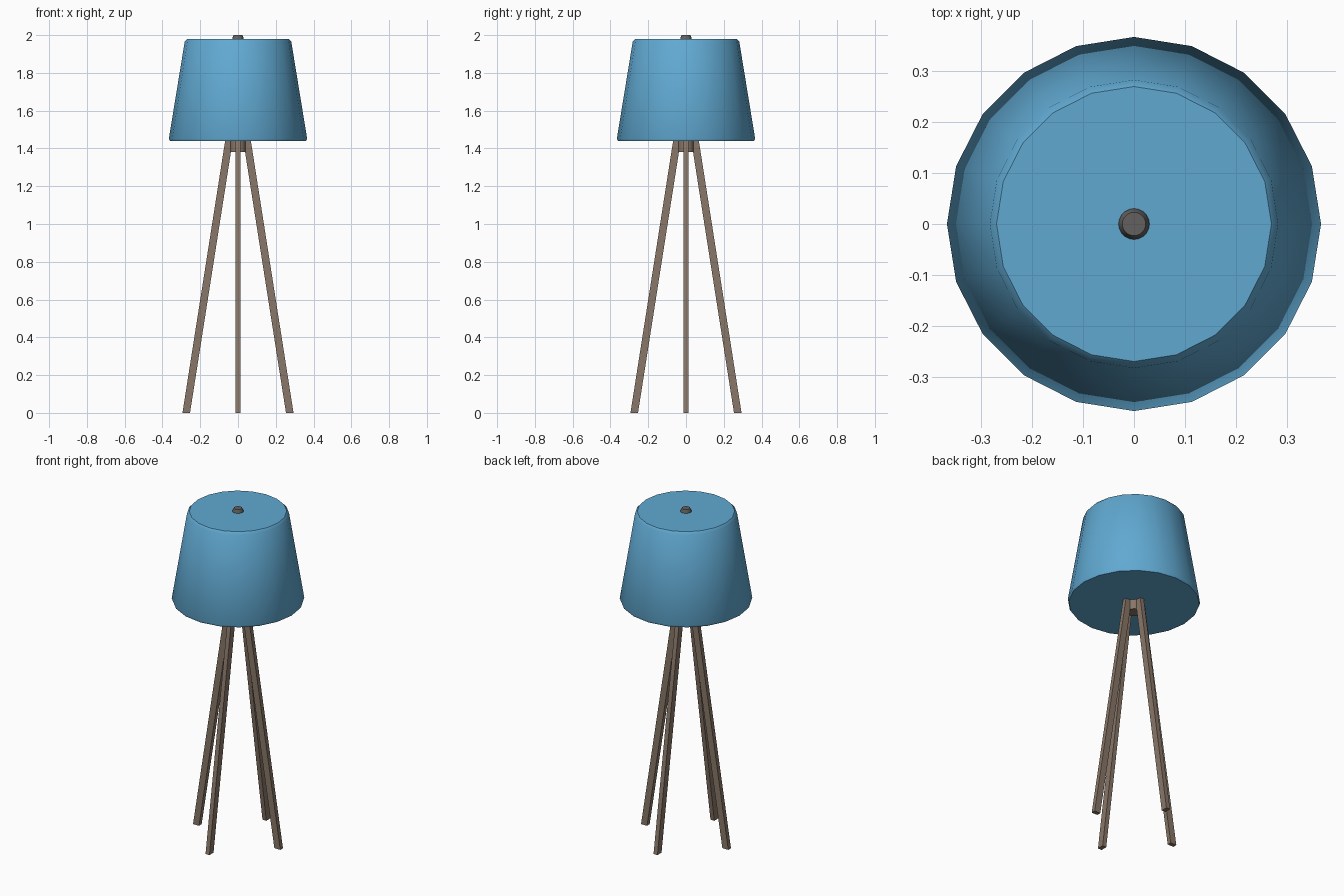
import bpy, bmesh, math
from mathutils import Matrix

if "Cube" in bpy.data.objects:
    bpy.data.objects.remove(bpy.data.objects["Cube"])


def material(name, rgb):
    m = bpy.data.materials.new(name)
    m.diffuse_color = (*rgb, 1)
    m.use_nodes = True
    m.node_tree.nodes["Principled BSDF"].inputs["Base Color"].default_value = m.diffuse_color
    return m


blue = material("blue fabric", (0.118, 0.395, 0.64))
wood = material("brown wood", (0.25, 0.185, 0.14))
metal = material("dark grey metal", (0.125, 0.12, 0.118))


def make_object(name, bm, mat, smooth=None):
    bmesh.ops.recalc_face_normals(bm, faces=bm.faces[:])
    mesh = bpy.data.meshes.new(name)
    bm.to_mesh(mesh)
    bm.free()
    mesh.materials.append(mat)
    ob = bpy.data.objects.new(name, mesh)
    bpy.context.collection.objects.link(ob)
    if smooth:
        bpy.ops.object.select_all(action='DESELECT')
        bpy.context.view_layer.objects.active = ob
        ob.select_set(True)
        bpy.ops.object.shade_smooth_by_angle(angle=math.radians(smooth))
    return ob


def lathe(name, profile, sides, mat, smooth):
    """Closed solid of revolution from (radius, z) points."""
    bm = bmesh.new()
    rings = []
    for r, z in profile:
        rings.append([bm.verts.new((r * math.cos(math.tau * i / sides),
                                    r * math.sin(math.tau * i / sides), z))
                      for i in range(sides)])
    for a, b in zip(rings, rings[1:]):
        for i in range(sides):
            j = (i + 1) % sides
            bm.faces.new((a[i], a[j], b[j], b[i]))
    bm.faces.new(rings[0])
    bm.faces.new(rings[-1])
    return make_object(name, bm, mat, smooth)


# tapered lamp shade with softened rims, closed top and bottom
lathe("lamp_shade", [(0.361, 1.44), (0.366, 1.452), (0.282, 1.966), (0.269, 1.98)],
      20, blue, 35)

# finial on top of the shade
lathe("finial", [(0.031, 1.97), (0.030, 1.984), (0.023, 2.0)], 20, metal, 60)

# hub joining the legs under the shade
lathe("leg_hub", [(0.042, 1.38), (0.042, 1.46)], 12, wood, 40)

# four splayed legs, cut flat at the floor
for k, side in enumerate(("right", "back", "left", "front")):
    bm = bmesh.new()
    bmesh.ops.create_cube(bm, size=1)
    for v in bm.verts:
        top = v.co.z > 0
        v.co.x = v.co.x * 0.040 + (0.045 if top else 0.274)
        v.co.y *= 0.026
        v.co.z = 1.46 if top else 0
    bm.transform(Matrix.Rotation(k * math.pi / 2, 4, 'Z'))
    make_object(side + "_leg", bm, wood)
